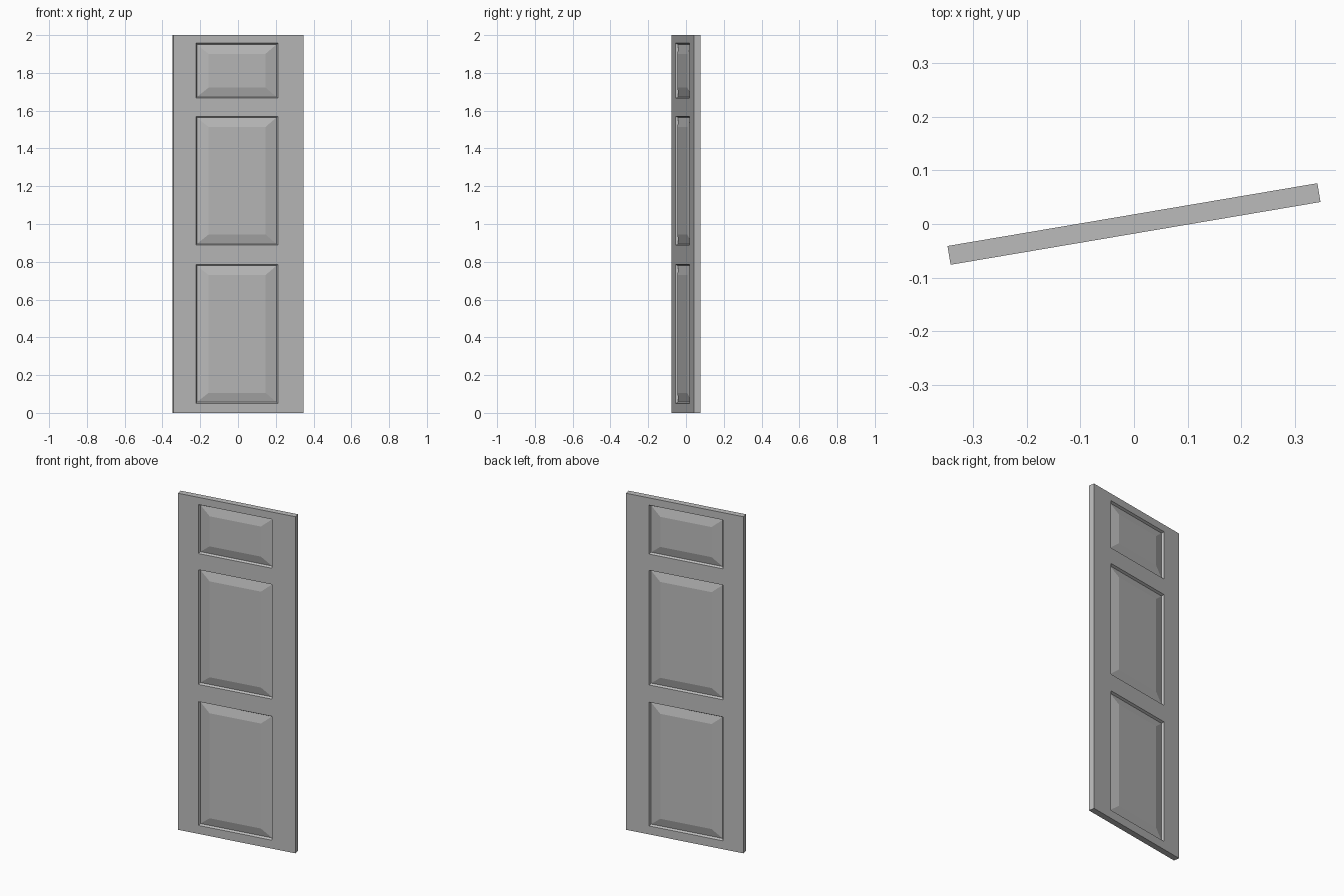
import bpy, bmesh, math
from mathutils import Vector, Matrix

cube = bpy.data.objects.get("Cube")
if cube:
    bpy.data.objects.remove(cube, do_unlink=True)

WIDTH, THICK, HEIGHT = 0.70, 0.0355, 2.0
SWING = math.radians(9.63)            # door stands slightly ajar
LEFT, RIGHT = -0.228, 0.212           # panel sides
PANELS = [(0.050, 0.786), (0.888, 1.570), (1.666, 1.957)]
LIP, DEPTH = 0.007, 0.013             # steep step into the groove
SIDE, RAIL = 0.067, 0.056             # outer edge to raised field

# Painted wood
paint = bpy.data.materials.new("grey_paint")
paint.use_nodes = True
grey = (0.5, 0.5, 0.5, 1)
paint.diffuse_color = grey
paint.node_tree.nodes["Principled BSDF"].inputs["Base Color"].default_value = grey

# Slab, cut along the panel outlines
bm = bmesh.new()
bmesh.ops.create_cube(bm, size=1)
bmesh.ops.scale(bm, vec=(WIDTH, THICK, HEIGHT), verts=bm.verts)
bmesh.ops.translate(bm, vec=(0, 0, HEIGHT / 2), verts=bm.verts)
cuts = [((x, 0, 0), (1, 0, 0)) for x in (LEFT, RIGHT)]
cuts += [((0, 0, z), (0, 0, 1)) for pair in PANELS for z in pair]
for point, normal in cuts:
    bmesh.ops.bisect_plane(bm, geom=bm.verts[:] + bm.edges[:] + bm.faces[:],
                           plane_co=point, plane_no=normal)
bm.normal_update()


def step_in(face, x_gap, z_gap, bottom, top, y):
    """Inset a face and put its corners at the given margins and depth."""
    bmesh.ops.inset_individual(bm, faces=[face], thickness=0.004)
    middle = (bottom + top) / 2
    for v in face.verts:
        v.co.x = LEFT + x_gap if v.co.x < (LEFT + RIGHT) / 2 else RIGHT - x_gap
        v.co.z = bottom + z_gap if v.co.z < middle else top - z_gap
        v.co.y = y


# Raised panels on both sides
for bottom, top in PANELS:
    for side in (-1, 1):
        centre = Vector(((LEFT + RIGHT) / 2, side * THICK / 2, (bottom + top) / 2))
        panel = next(f for f in bm.faces
                     if (f.calc_center_median() - centre).length < 0.001)
        step_in(panel, LIP, LIP, bottom, top, side * (THICK / 2 - DEPTH))
        step_in(panel, SIDE, RAIL, bottom, top, side * THICK / 2)

bmesh.ops.rotate(bm, matrix=Matrix.Rotation(SWING, 3, "Z"), verts=bm.verts)
bmesh.ops.recalc_face_normals(bm, faces=bm.faces)
mesh = bpy.data.meshes.new("door_leaf")
bm.to_mesh(mesh)
bm.free()
mesh.materials.append(paint)
door = bpy.data.objects.new("door_leaf", mesh)
bpy.context.collection.objects.link(door)
